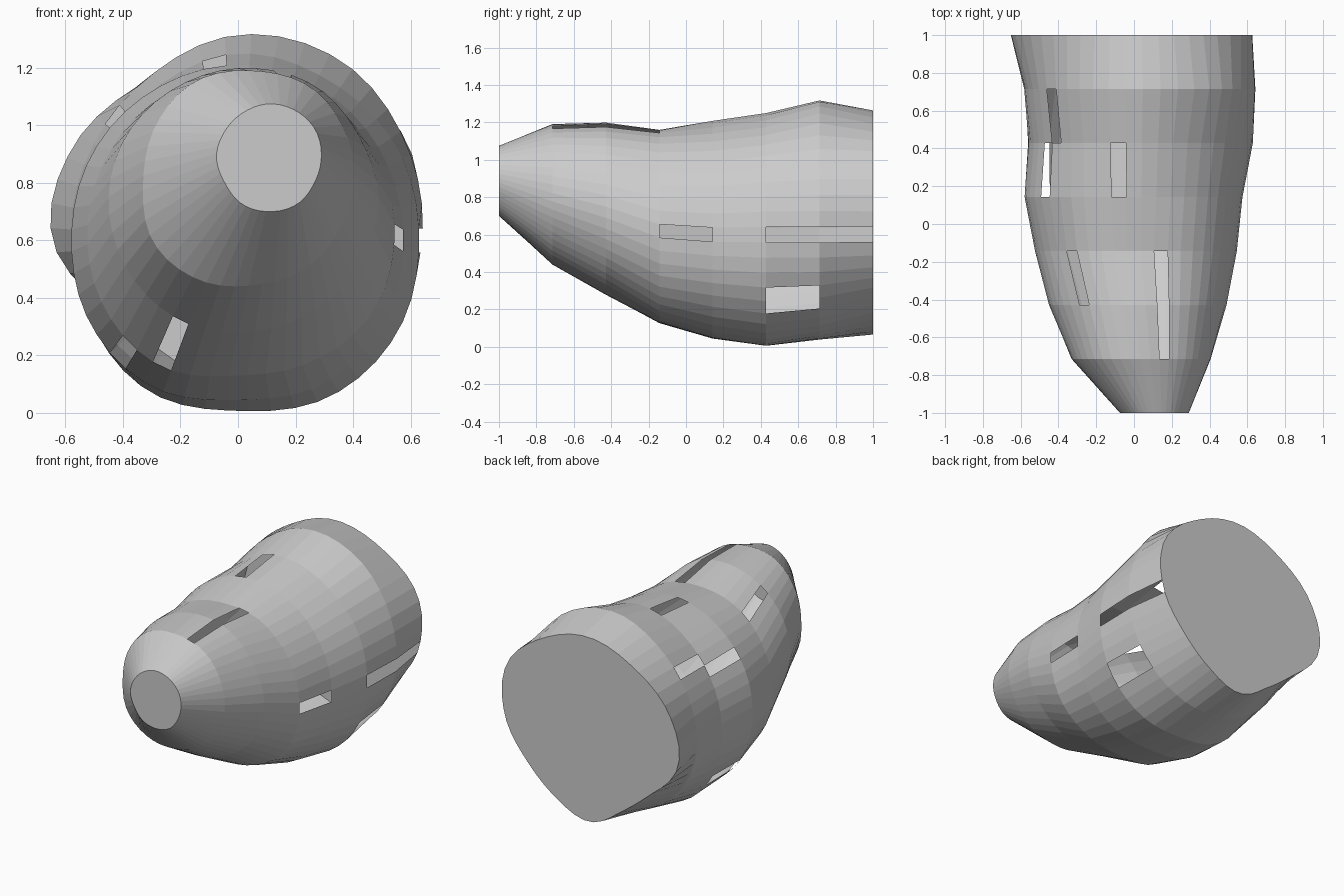
import bpy, bmesh
from math import cos, sin, radians

if "Cube" in bpy.data.objects:
    bpy.data.objects.remove(bpy.data.objects["Cube"])

SIDES = 48
# One ring per station along y: centre x, centre z, radii every 30 degrees from +x towards +z
RINGS = [
    (.11, .89, [.18, .185, .185, .185, .18, .18, .185, .18, .19, .19, .19, .18]),
    (.06, .80, [.345, .36, .385, .39, .41, .40, .39, .41, .39, .355, .345, .335]),
    (.03, .72, [.46, .46, .48, .48, .48, .485, .48, .47, .46, .44, .43, .44]),
    (.00, .62, [.545, .55, .56, .54, .545, .53, .525, .53, .53, .49, .51, .54]),
    (.00, .60, [.575, .585, .60, .61, .60, .59, .58, .59, .59, .555, .58, .585]),
    (.00, .60, [.63, .64, .64, .65, .60, .565, .56, .585, .61, .593, .63, .64]),
    (.00, .60, [.64, .675, .72, .715, .645, .60, .58, .56, .55, .56, .58, .61]),
    (.00, .60, [.605, .68, .66, .665, .64, .66, .645, .50, .47, .535, .50, .515]),
]
# Open slots: (band between rings, panel around the ring)
SLOTS = {(3, 0), (5, 0), (6, 0), (1, 10), (2, 10), (4, 13), (2, 17), (4, 19),
         (5, 18), (5, 43), (5, 44), (2, 32), (3, 30), (4, 29)}


def radius(r, deg):
    """Smooth periodic interpolation of the ring radii."""
    t = (deg % 360) / 30
    i, f = int(t), t % 1
    a, b, c, d = (r[(i + k) % 12] for k in (-1, 0, 1, 2))
    return b + .5 * f * (c - a + f * (2*a - 5*b + 4*c - d + f * (3*(b - c) + d - a)))


bm = bmesh.new()
loops = []
for n, (cx, cz, r) in enumerate(RINGS):
    y = -1 + 2 * n / (len(RINGS) - 1)
    loop = []
    for k in range(SIDES):
        deg = (k - .5) * 360 / SIDES
        rad = radius(r, deg)
        loop.append(bm.verts.new((cx + rad * cos(radians(deg)), y,
                                  cz + rad * sin(radians(deg)))))
    loops.append(loop)

# Shell panels, leaving the slots open
for n in range(len(loops) - 1):
    for k in range(SIDES):
        if (n, k) not in SLOTS:
            j = (k + 1) % SIDES
            bm.faces.new((loops[n][k], loops[n][j], loops[n + 1][j], loops[n + 1][k]))

# Flat end caps
bm.faces.new(loops[0])
bm.faces.new(loops[-1])
bmesh.ops.recalc_face_normals(bm, faces=bm.faces)

mesh = bpy.data.meshes.new("slotted_hull")
bm.to_mesh(mesh)
bm.free()
hull = bpy.data.objects.new("slotted_hull", mesh)
bpy.context.collection.objects.link(hull)
